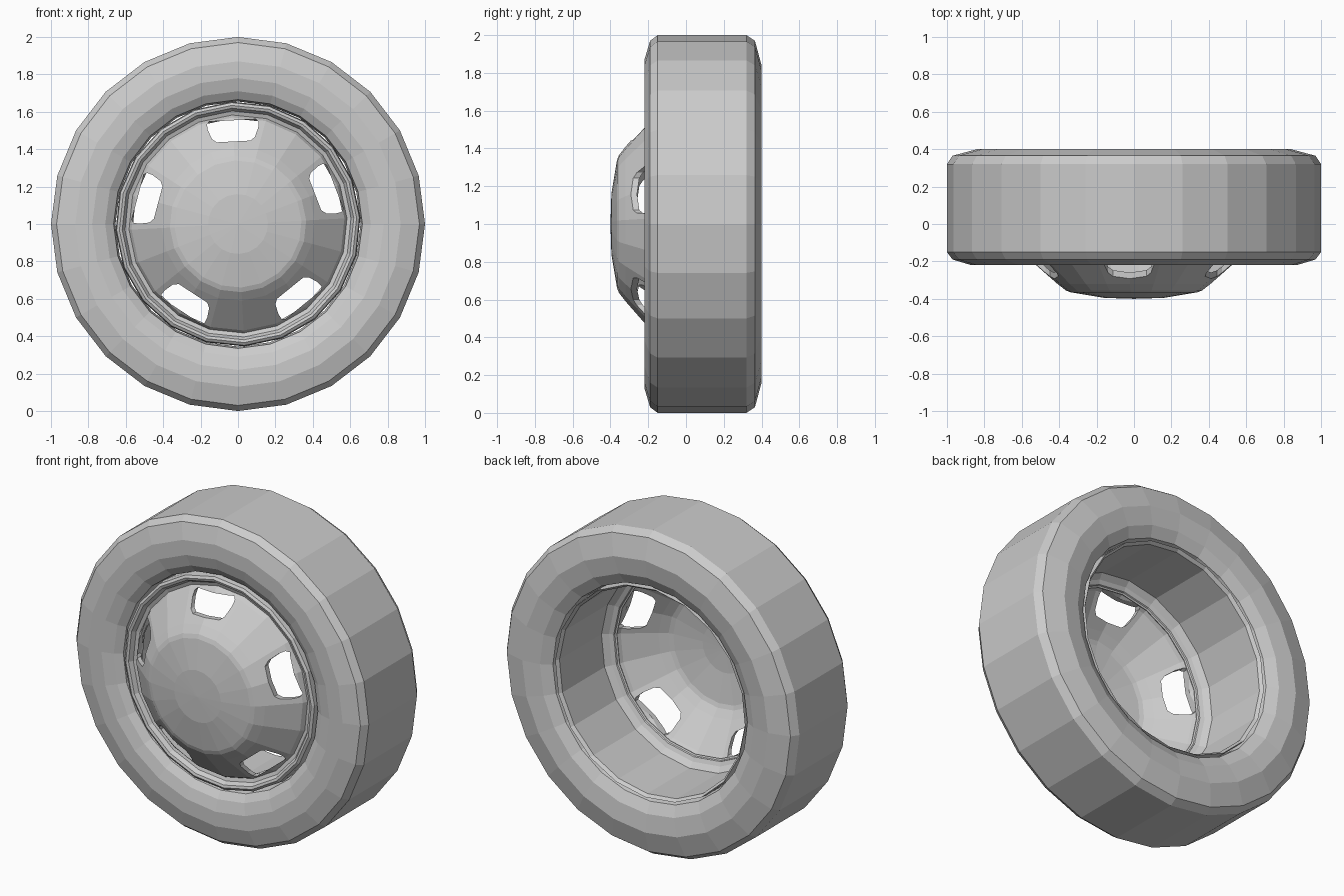
import bpy, bmesh
from math import sin, cos, pi, radians

if "Cube" in bpy.data.objects:
    bpy.data.objects.remove(bpy.data.objects["Cube"])

grey = bpy.data.materials.new("plain grey")
grey.use_nodes = True
grey.diffuse_color = (0.6, 0.6, 0.6, 1)
grey.node_tree.nodes["Principled BSDF"].inputs["Base Color"].default_value = (0.6, 0.6, 0.6, 1)

TURN = radians(3)  # the rim and its windows sit slightly rotated in the tyre


def make_object(name, bm):
    bmesh.ops.remove_doubles(bm, verts=bm.verts, dist=0.0005)
    bmesh.ops.recalc_face_normals(bm, faces=bm.faces)
    mesh = bpy.data.meshes.new(name)
    bm.to_mesh(mesh)
    bm.free()
    mesh.materials.append(grey)
    obj = bpy.data.objects.new(name, mesh)
    bpy.context.collection.objects.link(obj)
    return obj


def lathe(name, profile, sides, turn=0):
    """Revolve a closed (radius, y) profile round the axle."""
    bm = bmesh.new()
    rings = []
    for i in range(sides):
        a = pi / 2 + turn + 2 * pi * i / sides
        rings.append([bm.verts.new((r * cos(a), y, 1 + r * sin(a))) for r, y in profile])
    n = len(profile)
    for i in range(sides):
        p, q = rings[i], rings[(i + 1) % sides]
        for j in range(n):
            k = (j + 1) % n
            if profile[j][0] + profile[k][0] > 0.01:
                bm.faces.new((p[j], p[k], q[k], q[j]))
    bmesh.ops.dissolve_degenerate(bm, dist=0.0005, edges=bm.edges)
    return make_object(name, bm)


# Tyre: flat tread, bevelled shoulders and sidewalls that dip to the rim
lathe("tyre", [
    (1, -0.15), (0.97, -0.19), (0.87, -0.22), (0.78, -0.22), (0.71, -0.2),
    (0.665, -0.17), (0.655, -0.1), (0.655, 0.3), (0.665, 0.35), (0.73, 0.385),
    (0.84, 0.4), (0.97, 0.365), (1, 0.32)], 24)

# Rim: rolled front lip and a long barrel open at the back
lathe("rim", [
    (0.655, -0.14), (0.65, -0.18), (0.635, -0.19), (0.62, -0.185), (0.605, -0.16),
    (0.575, -0.15), (0.565, -0.13), (0.605, -0.11), (0.635, -0.08), (0.635, 0.33),
    (0.65, 0.35), (0.655, 0.3)], 20, TURN)

# Wheel disc: domed shell
outer = [(0.0001, -0.4), (0.16, -0.395), (0.34, -0.365), (0.365, -0.355),
         (0.41, -0.32), (0.53, -0.215), (0.57, -0.18), (0.59, -0.14)]
inner = [(max(r - 0.012, 0.0001), y + 0.022) for r, y in reversed(outer)]
disc = lathe("wheel_disc", outer + inner, 20, TURN)

# Cutters for the five windows: straight outer edge, rounded inner corners
half = [(0.125, 0.555), (0.138, 0.54), (0.135, 0.51), (0.115, 0.46), (0.09, 0.442)]
outline = half + [(-x, r) for x, r in reversed(half)]
bm = bmesh.new()
for i in range(5):
    a = TURN + 2 * pi * i / 5
    ends = []
    for y in (-0.6, 0.1):
        ends.append([bm.verts.new((x * cos(a) - r * sin(a), y, 1 + x * sin(a) + r * cos(a)))
                     for x, r in outline])
    front, back = ends
    bm.faces.new(front)
    bm.faces.new(back[::-1])
    for j in range(len(outline)):
        k = (j + 1) % len(outline)
        bm.faces.new((front[j], back[j], back[k], front[k]))
cutter = make_object("window_cutter", bm)
cutter.hide_render = True

cut = disc.modifiers.new("windows", "BOOLEAN")
cut.operation = "DIFFERENCE"
cut.solver = "EXACT"
cut.object = cutter
bpy.context.view_layer.objects.active = disc
disc.select_set(True)
bpy.ops.object.modifier_apply(modifier=cut.name)
bpy.data.objects.remove(cutter)
